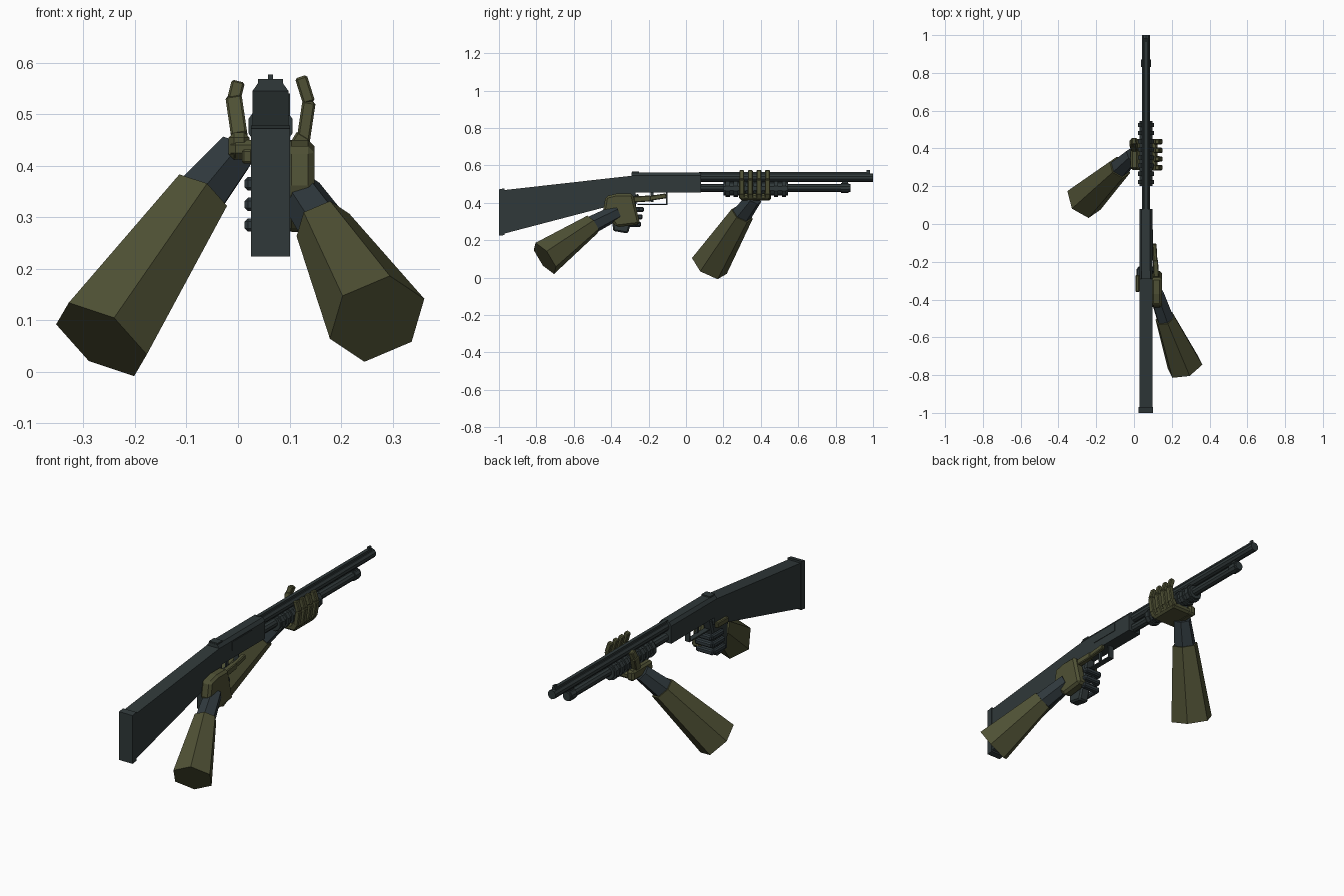
import bpy, bmesh, math
from mathutils import Vector, Matrix

if "Cube" in bpy.data.objects:
    bpy.data.objects.remove(bpy.data.objects["Cube"])

GX = 0.063  # centre line of the gun


def material(name, rgb):
    m = bpy.data.materials.new(name)
    m.diffuse_color = (*rgb, 1)
    m.use_nodes = True
    m.node_tree.nodes["Principled BSDF"].inputs["Base Color"].default_value = m.diffuse_color
    return m


GUN = material("gunmetal", (0.029, 0.040, 0.041))
GLOVE = material("dark glove", (0.030, 0.042, 0.048))
OLIVE = material("olive cloth", (0.078, 0.081, 0.035))


def finish(bm, name, mat, bevel=0):
    bmesh.ops.recalc_face_normals(bm, faces=bm.faces)
    me = bpy.data.meshes.new(name)
    bm.to_mesh(me)
    bm.free()
    me.materials.append(mat)
    ob = bpy.data.objects.new(name, me)
    bpy.context.collection.objects.link(ob)
    if bevel:
        b = ob.modifiers.new("bevel", 'BEVEL')
        b.width, b.segments = bevel, 1
    return ob


def prism(name, profile, x0, x1, mat, bevel=0):
    """Side profile of (y, z) points extruded across x."""
    bm = bmesh.new()
    f = bm.faces.new([bm.verts.new((x0, y, z)) for y, z in profile])
    g = bmesh.ops.extrude_face_region(bm, geom=[f])
    vs = [v for v in g["geom"] if isinstance(v, bmesh.types.BMVert)]
    bmesh.ops.translate(bm, verts=vs, vec=(x1 - x0, 0, 0))
    return finish(bm, name, mat, bevel)


def box(name, x, y, z, mat, bevel=0):
    return prism(name, [(y[0], z[0]), (y[1], z[0]), (y[1], z[1]), (y[0], z[1])], *x, mat, bevel)


def tube(name, p0, p1, r0, r1, n, mat, ref=(0, 0, 1)):
    """Tapered n-sided limb or pipe; the first corner points along ref."""
    p0, p1 = Vector(p0), Vector(p1)
    d = (p1 - p0).normalized()
    u = Vector(ref)
    u = (u - d * u.dot(d)).normalized()
    w = d.cross(u)
    bm = bmesh.new()
    rings = []
    for p, r in ((p0, r0), (p1, r1)):
        ang = [2 * math.pi * i / n for i in range(n)]
        rings.append([bm.verts.new(p + r * (u * math.cos(a) + w * math.sin(a))) for a in ang])
    a, b = rings
    for i in range(n):
        j = (i + 1) % n
        bm.faces.new((a[i], a[j], b[j], b[i]))
    bm.faces.new(a)
    bm.faces.new(b)
    return finish(bm, name, mat)


def bar(name, p0, p1, width, thick, mat, bevel=0.004):
    """Bevelled finger segment between two points, width along y."""
    p0, p1 = Vector(p0), Vector(p1)
    d = (p1 - p0).normalized()
    w = Vector((0, 1, 0)) if abs(d.y) < 0.7 else Vector((0, 0, 1))
    w = (w - d * w.dot(d)).normalized()
    t = d.cross(w)
    m = Matrix((t * thick, w * width, p1 - p0)).transposed().to_4x4()
    m.translation = (p0 + p1) / 2
    bm = bmesh.new()
    bmesh.ops.create_cube(bm, size=1, matrix=m)
    return finish(bm, name, mat, bevel)


# Stock and butt plate
prism("stock", [(-0.975, 0.235), (-0.44, 0.375), (-0.27, 0.42), (-0.27, 0.545),
                (-0.29, 0.545), (-0.975, 0.468)], 0.028, 0.098, GUN)
prism("butt_plate", [(-1.0, 0.224), (-0.97, 0.228), (-0.97, 0.478), (-1.0, 0.472)],
      0.025, 0.101, GUN)
prism("pistol_grip", [(-0.40, 0.40), (-0.39, 0.25), (-0.31, 0.236), (-0.25, 0.45)],
      0.036, 0.09, GUN, 0.008)

# Receiver with chamfered top, side port and rear collar
bm = bmesh.new()
section = [(-0.035, 0.455), (0.035, 0.455), (0.035, 0.545), (0.023, 0.562),
           (-0.023, 0.562), (-0.035, 0.545)]
f = bm.faces.new([bm.verts.new((GX + x, -0.292, z)) for x, z in section])
g = bmesh.ops.extrude_face_region(bm, geom=[f])
bmesh.ops.translate(bm, vec=(0, 0.372, 0),
                    verts=[v for v in g["geom"] if isinstance(v, bmesh.types.BMVert)])
finish(bm, "receiver", GUN)
box("ejection_port", (0.096, 0.101), (-0.19, -0.03), (0.498, 0.54), GUN)
box("receiver_collar", (GX - 0.024, GX + 0.024), (-0.29, -0.25), (0.54, 0.568), GUN)

# Barrel, rib, sight, magazine tube and clamp
tube("barrel", (GX, 0.06, 0.535), (GX, 1.0, 0.535), 0.023, 0.023, 10, GUN)
box("barrel_rib", (GX - 0.009, GX + 0.009), (0.07, 0.985), (0.55, 0.566), GUN)
box("front_sight", (GX - 0.005, GX + 0.005), (0.965, 0.985), (0.56, 0.577), GUN)
tube("magazine_tube", (GX, 0.06, 0.48), (GX, 0.88, 0.48), 0.022, 0.022, 10, GUN)
tube("magazine_cap", (GX, 0.83, 0.48), (GX, 0.87, 0.48), 0.027, 0.027, 10, GUN)
box("barrel_clamp", (GX - 0.01, GX + 0.01), (0.835, 0.865), (0.48, 0.535), GUN)

# Ribbed fore-end
tube("fore_end", (GX, 0.20, 0.477), (GX, 0.545, 0.477), 0.037, 0.037, 10, GUN)
for i in range(8):
    y = 0.212 + i * 0.043
    tube("fore_end_rib", (GX, y, 0.477), (GX, y + 0.022, 0.477), 0.045, 0.045, 10, GUN)

# Trigger guard and trigger
for y, z in (((-0.26, -0.10), (0.388, 0.394)), ((-0.107, -0.10), (0.39, 0.46))):
    box("trigger_guard", (GX - 0.014, GX + 0.014), y, z, GUN)
box("trigger", (GX - 0.005, GX + 0.005), (-0.19, -0.175), (0.405, 0.46), GUN)

# Rear hand on the grip
prism("rear_palm", [(-0.43, 0.435), (-0.37, 0.45), (-0.285, 0.45), (-0.245, 0.285),
                    (-0.37, 0.27), (-0.445, 0.35)], 0.092, 0.148, OLIVE, 0.012)
bar("rear_thumb_base", (0.12, -0.37, 0.425), (0.06, -0.39, 0.42), 0.045, 0.03, OLIVE)
bar("rear_thumb_tip", (0.018, -0.36, 0.418), (0.018, -0.27, 0.418), 0.028, 0.02, OLIVE)
bar("index_finger_base", (0.118, -0.28, 0.418), (0.113, -0.19, 0.424), 0.032, 0.028, OLIVE)
bar("index_finger_tip", (0.113, -0.195, 0.424), (0.108, -0.105, 0.438), 0.026, 0.022, OLIVE)
for z, y in ((0.365, -0.225), (0.325, -0.232), (0.285, -0.24)):
    box("rear_finger_front", (0.018, 0.115), (y - 0.03, y), (z - 0.013, z + 0.013), GLOVE, 0.006)
    box("rear_finger_tip", (0.013, 0.036), (y - 0.11, y - 0.01), (z - 0.013, z + 0.013), GLOVE, 0.006)

# Rear arm
R_REF = (0.092, 0.01, 0.039)
tube("rear_wrist", (0.12, -0.37, 0.35), (0.168, -0.507, 0.28), 0.042, 0.049, 6, GLOVE, R_REF)
tube("rear_sleeve", (0.165, -0.50, 0.285), (0.27, -0.755, 0.103), 0.056, 0.1, 6, OLIVE, R_REF)

# Front hand under the fore-end
box("front_palm", (-0.015, 0.125), (0.285, 0.45), (0.415, 0.45), OLIVE, 0.01)
box("front_thumb_base", (-0.018, 0.022), (0.29, 0.455), (0.412, 0.465), OLIVE, 0.01)
bar("front_thumb_middle", (0.003, 0.40, 0.455), (-0.008, 0.43, 0.53), 0.038, 0.032, OLIVE)
bar("front_thumb_tip", (-0.009, 0.43, 0.525), (0.0, 0.44, 0.561), 0.034, 0.026, OLIVE)
for y in (0.298, 0.344, 0.39, 0.436):
    bar("front_finger_base", (0.11, y, 0.43), (0.128, y, 0.46), 0.03, 0.03, OLIVE)
    bar("front_finger_middle", (0.126, y, 0.445), (0.138, y, 0.525), 0.028, 0.026, OLIVE)
    bar("front_finger_tip", (0.138, y, 0.522), (0.122, y, 0.573), 0.026, 0.024, OLIVE)

# Front arm
L_REF = (-0.097, 0.054, 0.032)
tube("front_wrist", (-0.005, 0.365, 0.425), (-0.08, 0.295, 0.333), 0.043, 0.056, 6, GLOVE, L_REF)
tube("front_sleeve", (-0.075, 0.30, 0.34), (-0.265, 0.125, 0.063), 0.064, 0.105, 6, OLIVE, L_REF)
